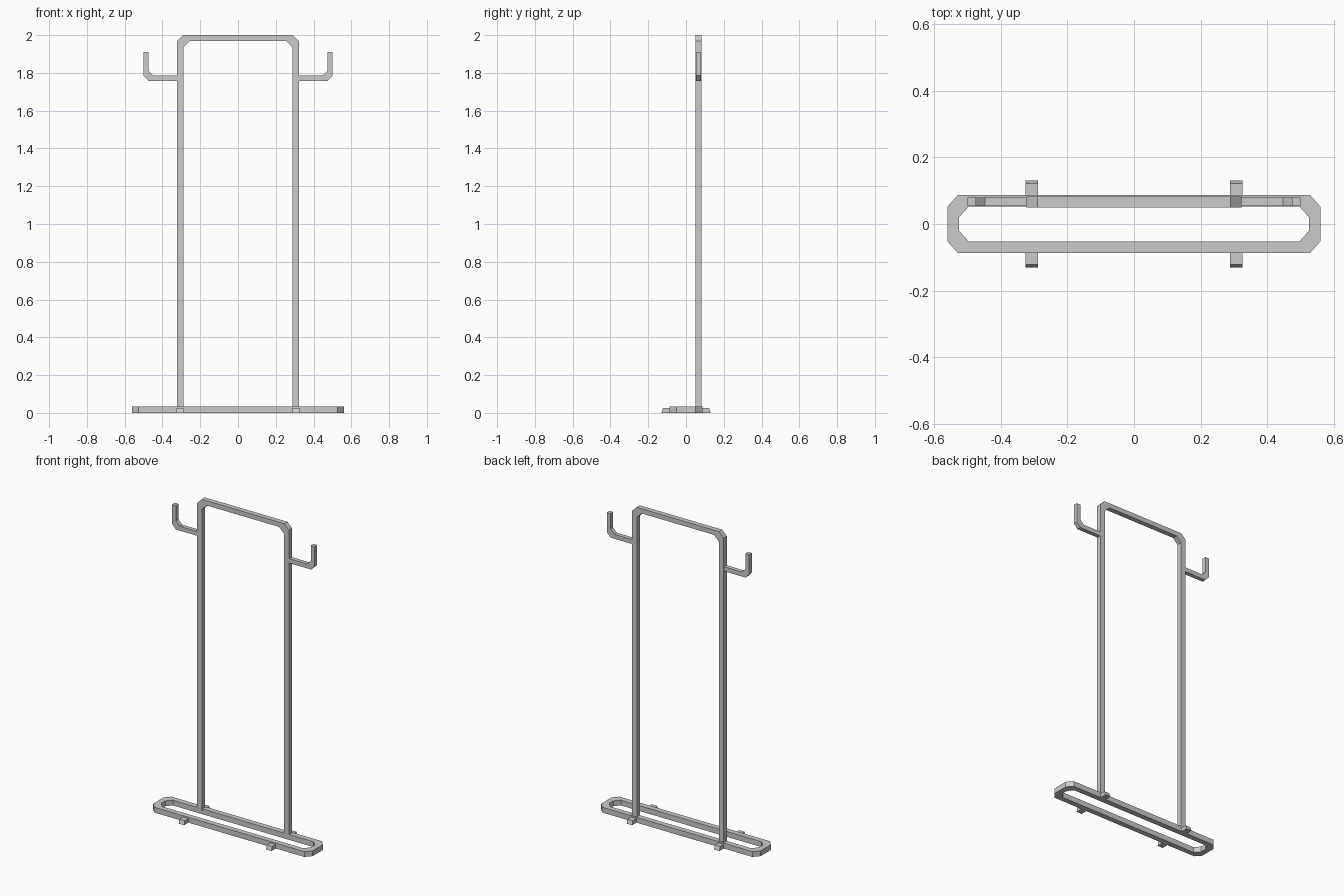
import bpy
import bmesh

cube = bpy.data.objects.get("Cube")
if cube:
    bpy.data.objects.remove(cube, do_unlink=True)

metal = bpy.data.materials.new("grey metal")
metal.use_nodes = True
GREY = (0.6, 0.6, 0.6, 1)
metal.diffuse_color = GREY
metal.node_tree.nodes["Principled BSDF"].inputs["Base Color"].default_value = GREY


def finish(name, bm):
    bmesh.ops.recalc_face_normals(bm, faces=bm.faces)
    mesh = bpy.data.meshes.new(name)
    bm.to_mesh(mesh)
    bm.free()
    mesh.materials.append(metal)
    obj = bpy.data.objects.new(name, mesh)
    bpy.context.collection.objects.link(obj)
    return obj


def square_bar(name, outer, inner, place, low, high, closed=False):
    """Flat-sided bar between matching outer and inner outlines."""
    bm = bmesh.new()
    rings = []
    for o, i in zip(outer, inner):
        section = ((o, low), (o, high), (i, high), (i, low))
        rings.append([bm.verts.new(place(*p, depth)) for p, depth in section])
    n = len(rings)
    for k in range(n if closed else n - 1):
        a, b = rings[k], rings[(k + 1) % n]
        for s in range(4):
            t = (s + 1) % 4
            bm.faces.new((a[s], a[t], b[t], b[s]))
    if not closed:
        bm.faces.new(rings[0])
        bm.faces.new(rings[-1])
    return finish(name, bm)


def octagon(x, y, cut_x, cut_y):
    quarter = [(x, y - cut_y), (x - cut_x, y)]
    half = quarter + [(-px, py) for px, py in reversed(quarter)]
    return half + [(-px, -py) for px, py in half]


def upright(u, v, depth):
    return (u, depth, v)


def flat(u, v, depth):
    return (u, v, depth)


# Base ring with clipped corners
square_bar("base_ring", octagon(0.56, 0.087, 0.032, 0.036),
           octagon(0.525, 0.053, 0.03, 0.033), flat, 0, 0.034, closed=True)


# Tall frame: two posts joined by a top rail with clipped corners
def arch(x, top, cut):
    side = [(x, 0.02), (x, top - cut), (x - cut, top)]
    return side + [(-px, pz) for px, pz in reversed(side)]


square_bar("tall_frame", arch(0.322, 2.0, 0.032), arch(0.288, 1.97, 0.034),
           upright, 0.05, 0.082)

for side, label in ((1, "left"), (-1, "right")):
    # Upturned side hook
    under = [(0.31, 1.757), (0.474, 1.757), (0.5, 1.785), (0.5, 1.91)]
    over = [(0.31, 1.785), (0.447, 1.785), (0.474, 1.812), (0.474, 1.91)]
    square_bar(label + "_hook", [(side * x, z) for x, z in under],
               [(side * x, z) for x, z in over], upright, 0.054, 0.08)

    # Small feet that stick out in front and behind, with sloped ends
    for end, where in ((-1, "front"), (1, "back")):
        bm = bmesh.new()
        outline = [(0.08, 0), (0.13, 0), (0.122, 0.026), (0.08, 0.026)]
        face = bm.faces.new([bm.verts.new((side * 0.307 - 0.019, end * y, z))
                             for y, z in outline])
        grown = bmesh.ops.extrude_face_region(bm, geom=[face])["geom"]
        bmesh.ops.translate(bm, vec=(0.038, 0, 0),
                            verts=[g for g in grown if isinstance(g, bmesh.types.BMVert)])
        finish(f"{where}_{label}_foot", bm)
